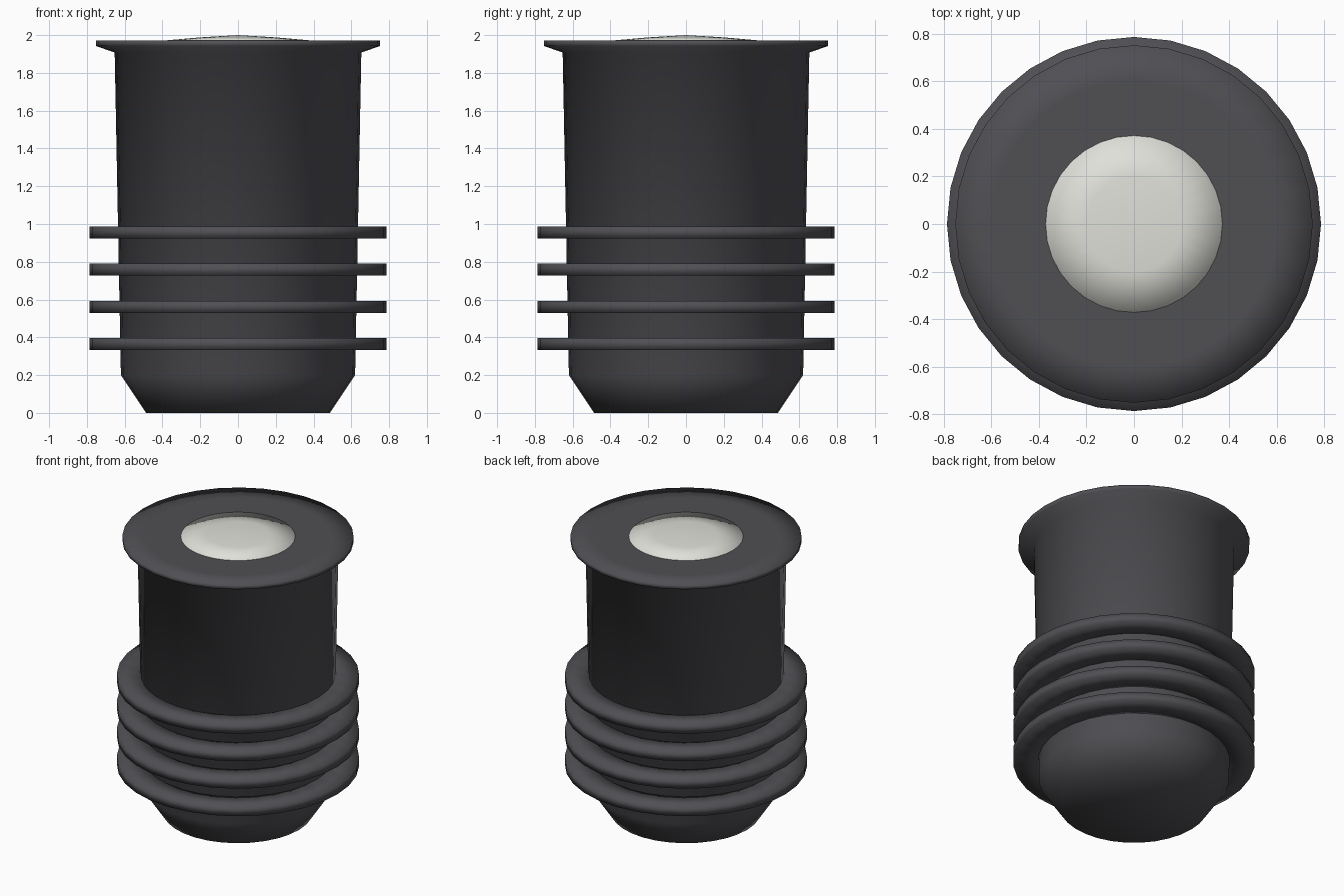
import bpy, bmesh, math

if "Cube" in bpy.data.objects:
    bpy.data.objects.remove(bpy.data.objects["Cube"])

SIDES = 32


def material(name, rgb):
    m = bpy.data.materials.new(name)
    m.diffuse_color = (*rgb, 1)
    m.use_nodes = True
    m.node_tree.nodes["Principled BSDF"].inputs["Base Color"].default_value = m.diffuse_color
    return m


def lathe(name, profile, mat, closed=False):
    """Revolve (radius, z) points around z; points of radius 0 become poles."""
    bm = bmesh.new()
    rings = []
    for r, z in profile:
        if r == 0:
            rings.append([bm.verts.new((0, 0, z))] * SIDES)
        else:
            rings.append([bm.verts.new((r * math.cos(2 * math.pi * i / SIDES),
                                        r * math.sin(2 * math.pi * i / SIDES), z))
                          for i in range(SIDES)])
    if closed:
        rings.append(rings[0])
    for a, b in zip(rings, rings[1:]):
        for i in range(SIDES):
            j = (i + 1) % SIDES
            bm.faces.new(dict.fromkeys((a[i], a[j], b[j], b[i])))
    bmesh.ops.recalc_face_normals(bm, faces=bm.faces)
    for f in bm.faces:
        f.smooth = True
    mesh = bpy.data.meshes.new(name)
    bm.to_mesh(mesh)
    bm.free()
    mesh.materials.append(mat)
    ob = bpy.data.objects.new(name, mesh)
    bpy.context.collection.objects.link(ob)
    return ob


dark = material("dark grey plastic", (0.08, 0.079, 0.088))
white = material("warm white lens", (0.74, 0.745, 0.69))

# Tapered housing with chamfered foot and a flared top flange
lathe("housing", [(0, 0), (0.487, 0), (0.62, 0.2), (0.653, 1.908),
                  (0.752, 1.942), (0.752, 1.972), (0.6, 1.972),
                  (0.37, 1.972), (0, 1.972)], dark)

# Shallow domed lens in the flange
lathe("lens", [(0.372, 1.968), (0.372, 1.973), (0.2, 1.988), (0, 2.0)], white)

# Four gripping fins around the lower half
for k in range(4):
    z = 0.333 + 0.197 * k
    lathe(f"grip_fin_{k + 1}", [(0.6, z), (0.787, z), (0.787, z + 0.063),
                                (0.6, z + 0.063)], dark, closed=True)
